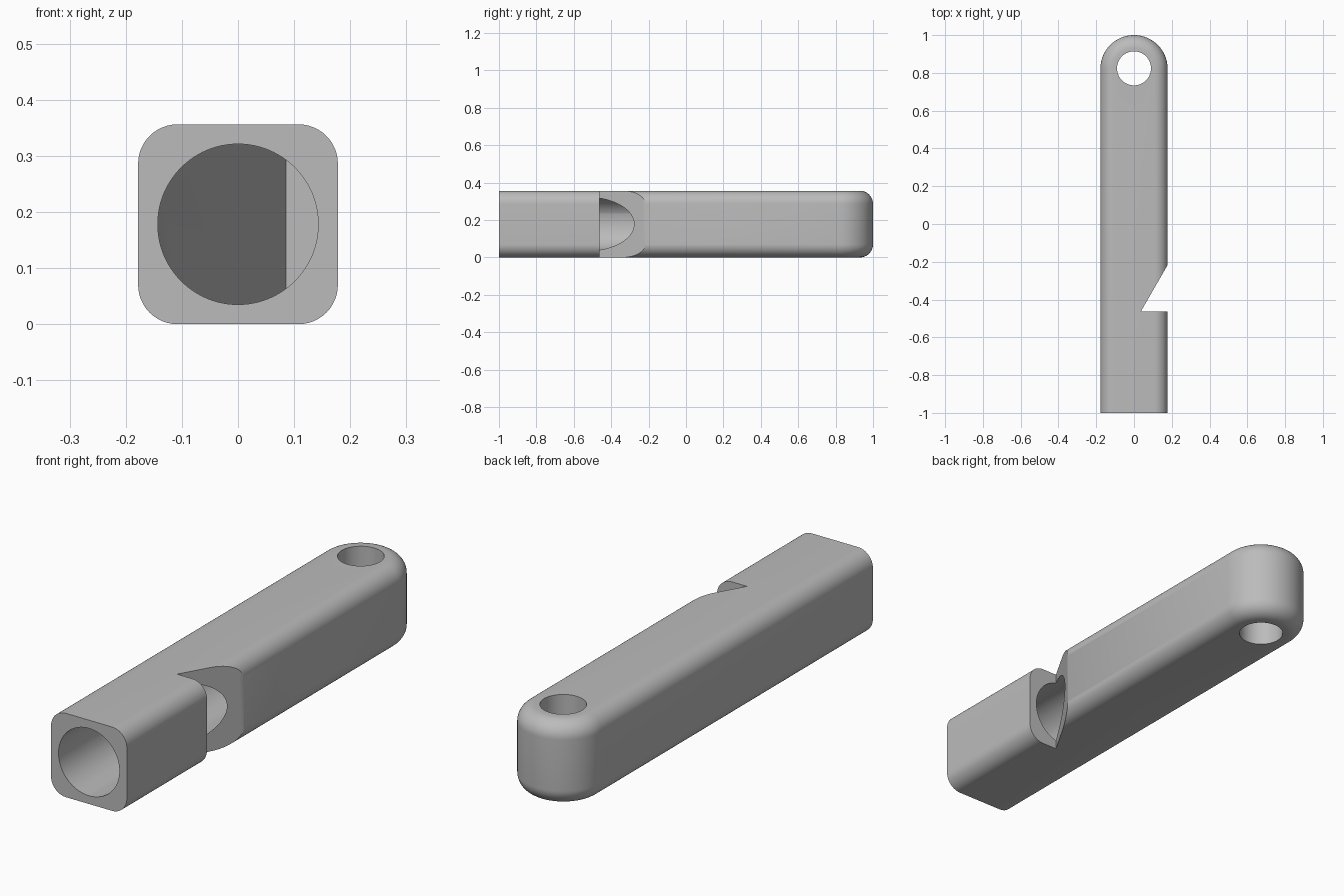
import bpy, bmesh, math
from mathutils import Vector, Matrix

if "Cube" in bpy.data.objects:
    bpy.data.objects.remove(bpy.data.objects["Cube"], do_unlink=True)

HALF = 0.178      # half width and half height
FILLET = 0.07     # rounding of the long edges
BORE = 0.143      # radius of the air channel

grey = bpy.data.materials.new("plain grey")
grey.use_nodes = True
grey.diffuse_color = (0.5, 0.5, 0.5, 1)
grey.node_tree.nodes["Principled BSDF"].inputs["Base Color"].default_value = grey.diffuse_color


def make_object(name, bm):
    bmesh.ops.recalc_face_normals(bm, faces=bm.faces)
    mesh = bpy.data.meshes.new(name)
    bm.to_mesh(mesh)
    bm.free()
    mesh.materials.append(grey)
    obj = bpy.data.objects.new(name, mesh)
    bpy.context.collection.objects.link(obj)
    return obj


def cylinder(bm, radius, length, centre, axis):
    turn = Vector((0, 0, 1)).rotation_difference(Vector(axis)).to_matrix().to_4x4()
    bmesh.ops.create_cone(bm, cap_ends=True, segments=96, radius1=radius, radius2=radius,
                          depth=length, matrix=Matrix.Translation(centre) @ turn)


def outline(bm, inset, z, steps=48):
    """Long bar with a square front and a half-round back."""
    r = HALF - inset
    arc = [math.pi * i / steps for i in range(steps + 1)]
    points = [(r, -1)] + [(r * math.cos(a), 1 - HALF + r * math.sin(a)) for a in arc] + [(-r, -1)]
    return [bm.verts.new((x, y, z)) for x, y in points]


# Body: stacked outlines give rounded upper and lower edges
bm = bmesh.new()
quarter = [math.pi / 2 * i / 12 for i in range(13)]
levels = [(FILLET * (1 - math.sin(a)), FILLET * (1 - math.cos(a))) for a in quarter]
levels += [(inset, 2 * HALF - z) for inset, z in reversed(levels)]
rings = [outline(bm, inset, z) for inset, z in levels]
for low, high in zip(rings, rings[1:]):
    for i in range(len(low)):
        j = (i + 1) % len(low)
        bm.faces.new((low[i], low[j], high[j], high[i]))
bm.faces.new(rings[0])
bm.faces.new(rings[-1])
body = make_object("whistle_body", bm)

# Air channel, closed at its far end by a long ramp
bm = bmesh.new()
cylinder(bm, BORE, 1.7, (0, -0.25, HALF), (0, 1, 0))
cut = bmesh.ops.bisect_plane(bm, geom=bm.verts[:] + bm.edges[:] + bm.faces[:],
                             plane_co=(-BORE, -0.1, HALF), plane_no=(-0.95, 0.31, 0),
                             clear_outer=True)
bmesh.ops.holes_fill(bm, edges=[e for e in bm.edges if e.is_boundary])
channel = make_object("channel_cutter", bm)

# Wedge notch on the left side
bm = bmesh.new()
slope = Vector((0.141, 0.245)) * 2
corner = Vector((0.037, -0.462))
wedge = [corner, corner + Vector((slope.x, 0)), corner + slope]
face = bm.faces.new([bm.verts.new((p.x, p.y, -0.1)) for p in wedge])
new = bmesh.ops.extrude_face_region(bm, geom=[face])["geom"]
bmesh.ops.translate(bm, vec=(0, 0, 0.6), verts=[v for v in new if isinstance(v, bmesh.types.BMVert)])
notch = make_object("notch_cutter", bm)

# Key ring hole
bm = bmesh.new()
cylinder(bm, 0.09, 1, (0, 0.824, HALF), (0, 0, 1))
ring_hole = make_object("ring_hole_cutter", bm)

for cutter in (channel, notch, ring_hole):
    cutter.hide_render = True
    cutter.hide_viewport = True
    mod = body.modifiers.new(cutter.name, "BOOLEAN")
    mod.operation = "DIFFERENCE"
    mod.solver = "EXACT"
    mod.object = cutter

# Apply the cuts, then shade smoothly with sharp rims
bpy.context.view_layer.update()
cut_mesh = bpy.data.meshes.new_from_object(body.evaluated_get(bpy.context.evaluated_depsgraph_get()))
body.modifiers.clear()
body.data = cut_mesh
for cutter in (channel, notch, ring_hole):
    bpy.data.objects.remove(cutter, do_unlink=True)
bpy.ops.object.select_all(action="DESELECT")
body.select_set(True)
bpy.context.view_layer.objects.active = body
bpy.ops.object.shade_smooth_by_angle(angle=math.radians(30))
